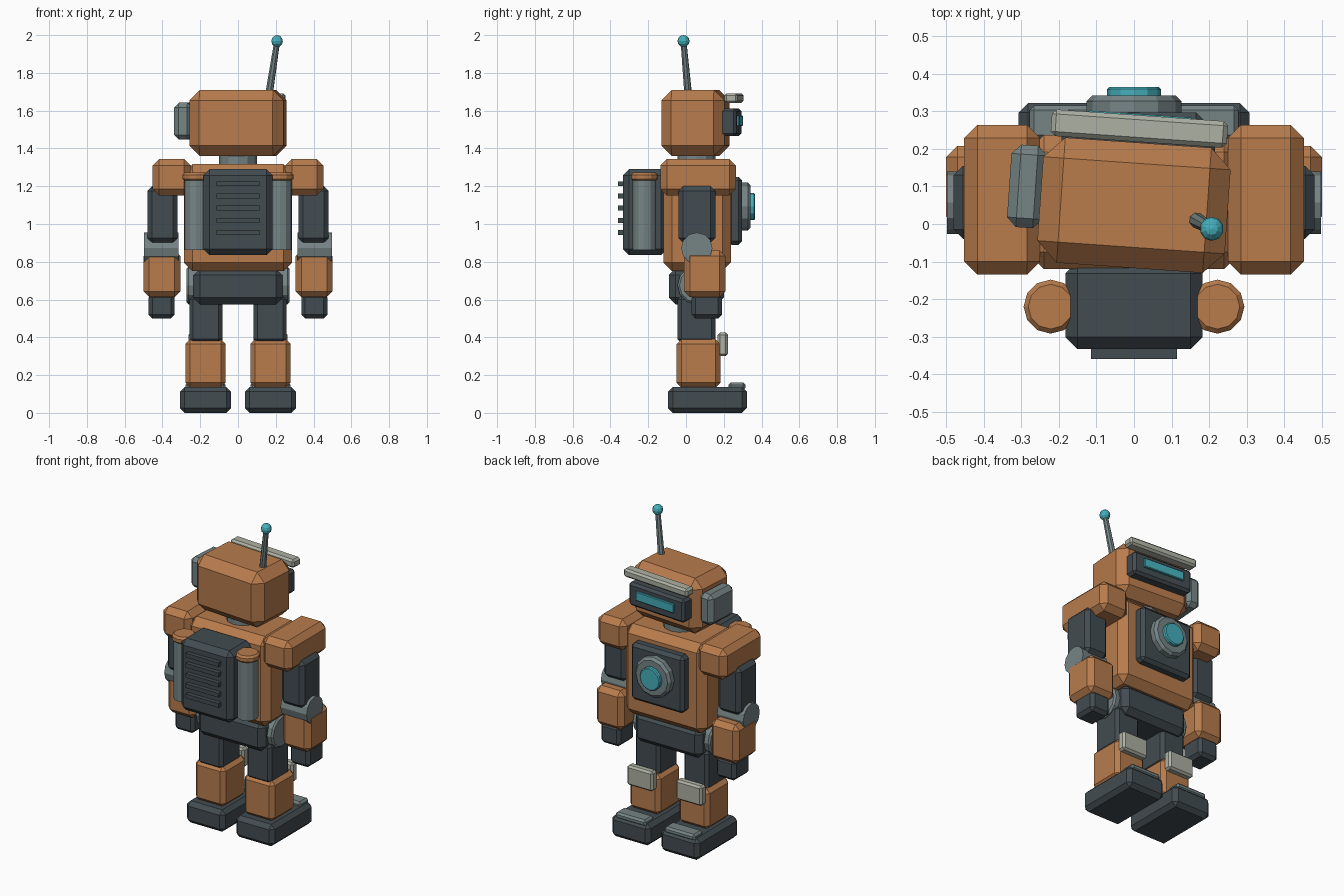
import bpy, bmesh, math
from mathutils import Vector, Matrix

if "Cube" in bpy.data.objects:
    bpy.data.objects.remove(bpy.data.objects["Cube"])


def material(name, rgb):
    m = bpy.data.materials.new(name)
    m.diffuse_color = (*rgb, 1)
    m.use_nodes = True
    m.node_tree.nodes["Principled BSDF"].inputs["Base Color"].default_value = m.diffuse_color
    return m


ORANGE = material("burnt orange", (0.48, 0.20, 0.073))
DARK = material("dark slate", (0.055, 0.072, 0.082))
GREY = material("steel grey", (0.18, 0.23, 0.235))
PALE = material("pale stone", (0.42, 0.44, 0.37))
TEAL = material("teal glow", (0.06, 0.43, 0.50))


def finish(name, bm, mat):
    mesh = bpy.data.meshes.new(name)
    bm.to_mesh(mesh)
    bm.free()
    mesh.materials.append(mat)
    ob = bpy.data.objects.new(name, mesh)
    bpy.context.collection.objects.link(ob)
    return ob


def box(name, mat, x, y, z, bevel=0.02, turn=0.0):
    """Chamfered box from (min, max) ranges, turned about its own centre."""
    size = [b - a for a, b in (x, y, z)]
    mid = [(a + b) / 2 for a, b in (x, y, z)]
    bm = bmesh.new()
    bmesh.ops.create_cube(bm, size=1, matrix=Matrix.Diagonal((*size, 1)))
    if bevel:
        bmesh.ops.bevel(bm, geom=bm.edges[:], offset=bevel, segments=1,
                        affect='EDGES', clamp_overlap=True)
    bm.transform(Matrix.Translation(mid) @ Matrix.Rotation(turn, 4, 'Z'))
    return finish(name, bm, mat)


def rod(name, mat, a, b, r, r2=None, sides=12, bevel=0.0):
    """Cylinder or cone between two points, optionally with chamfered rims."""
    a, b = Vector(a), Vector(b)
    bm = bmesh.new()
    bmesh.ops.create_cone(bm, cap_ends=True, segments=sides, radius1=r,
                          radius2=r if r2 is None else r2, depth=(b - a).length)
    if bevel:
        rims = [e for e in bm.edges
                if any(len(f.verts) > 4 for f in e.link_faces)]
        bmesh.ops.bevel(bm, geom=rims, offset=bevel, segments=1, affect='EDGES')
    rot = (b - a).to_track_quat('Z', 'Y').to_matrix().to_4x4()
    bm.transform(Matrix.Translation((a + b) / 2) @ rot)
    return finish(name, bm, mat)


# Torso, pelvis and neck
box("torso", ORANGE, (-.285, .285), (-.12, .237), (.75, 1.318), .045)
box("pelvis", DARK, (-.235, .235), (-.09, .2), (.575, .765), .035)
rod("neck", GREY, (0, .055, 1.29), (0, .055, 1.40), .1)

# Chest plate with round lamp
box("chest_plate", DARK, (-.185, .185), (.22, .297), (.89, 1.25), .02)
rod("lamp_ring", GREY, (0, .28, 1.092), (0, .342, 1.092), .127, bevel=.015)
rod("lamp_lens", TEAL, (0, .33, 1.092), (0, .365, 1.092), .072, bevel=.006)

# Backpack with vent slats
box("backpack", DARK, (-.183, .183), (-.333, -.1), (.835, 1.29), .032)
for i in range(5):
    z = 1.213 - i * .0645
    box("vent_slat", DARK, (-.115, .115), (-.36, -.32), (z - .013, z + .013), 0)

# Parts on both sides
for side, s in (("left", -1), ("right", 1)):
    def pair(name, mat, x, y, z, bevel=.02):
        xs = tuple(sorted((s * x[0], s * x[1])))
        box(f"{side}_{name}", mat, xs, y, z, bevel)

    # Tank
    rod(f"{side}_tank", GREY, (s * .222, -.22, .862), (s * .222, -.22, 1.24), .062)
    rod(f"{side}_tank_cap", ORANGE, (s * .222, -.22, 1.227),
        (s * .222, -.22, 1.272), .072, bevel=.012)
    # Arm
    pair("shoulder", ORANGE, (.25, .452), (-.135, .264), (1.15, 1.345), .035)
    pair("upper_arm", DARK, (.32, .48), (-.04, .155), (.9, 1.2), .025)
    rod(f"{side}_elbow", GREY, (s * .315, .057, .872), (s * .498, .057, .872), .083)
    pair("forearm", ORANGE, (.305, .5), (-.01, .208), (.613, .86), .03)
    pair("hand", DARK, (.335, .473), (.03, .19), (.5, .63), .02)
    # Leg
    rod(f"{side}_hip", GREY, (s * .2, .055, .675), (s * .272, .055, .675), .1,
        bevel=.01)
    pair("thigh", DARK, (.083, .257), (-.045, .155), (.37, .62), .02)
    pair("shin", ORANGE, (.065, .278), (-.05, .182), (.135, .39), .025)
    pair("knee_pad", PALE, (.082, .262), (.168, .222), (.3, .425), .012)
    pair("foot", DARK, (.037, .307), (-.095, .322), (0, .138), .025)
    pair("toe_plate", GREY, (.065, .278), (.225, .315), (.12, .16), .012)

# Head, turned slightly to one side
head_parts = [
    box("head", ORANGE, (-.25, .25), (-.117, .217), (1.36, 1.71), .055),
    box("visor", DARK, (-.205, .205), (.19, .28), (1.465, 1.612), .015),
    box("visor_glow", TEAL, (-.14, .14), (.27, .293), (1.518, 1.575), .004),
    box("brow", PALE, (-.235, .235), (.219, .29), (1.64, 1.692), .012),
    box("ear_box", GREY, (-.335, -.24), (-.03, .19), (1.447, 1.642), .025),
]
pivot = Vector((0, .05, 0))
turn = (Matrix.Translation(pivot) @ Matrix.Rotation(math.radians(-4), 4, 'Z')
        @ Matrix.Translation(-pivot))
for ob in head_parts:
    ob.data.transform(turn)

# Antenna
rod("antenna_rod", GREY, (.163, .012, 1.68), (.207, -.013, 1.965), .021, .016, 8)
bm = bmesh.new()
bmesh.ops.create_uvsphere(bm, u_segments=10, v_segments=6, radius=.032,
                          matrix=Matrix.Translation((.207, -.013, 1.968)))
finish("antenna_tip", bm, TEAL)
